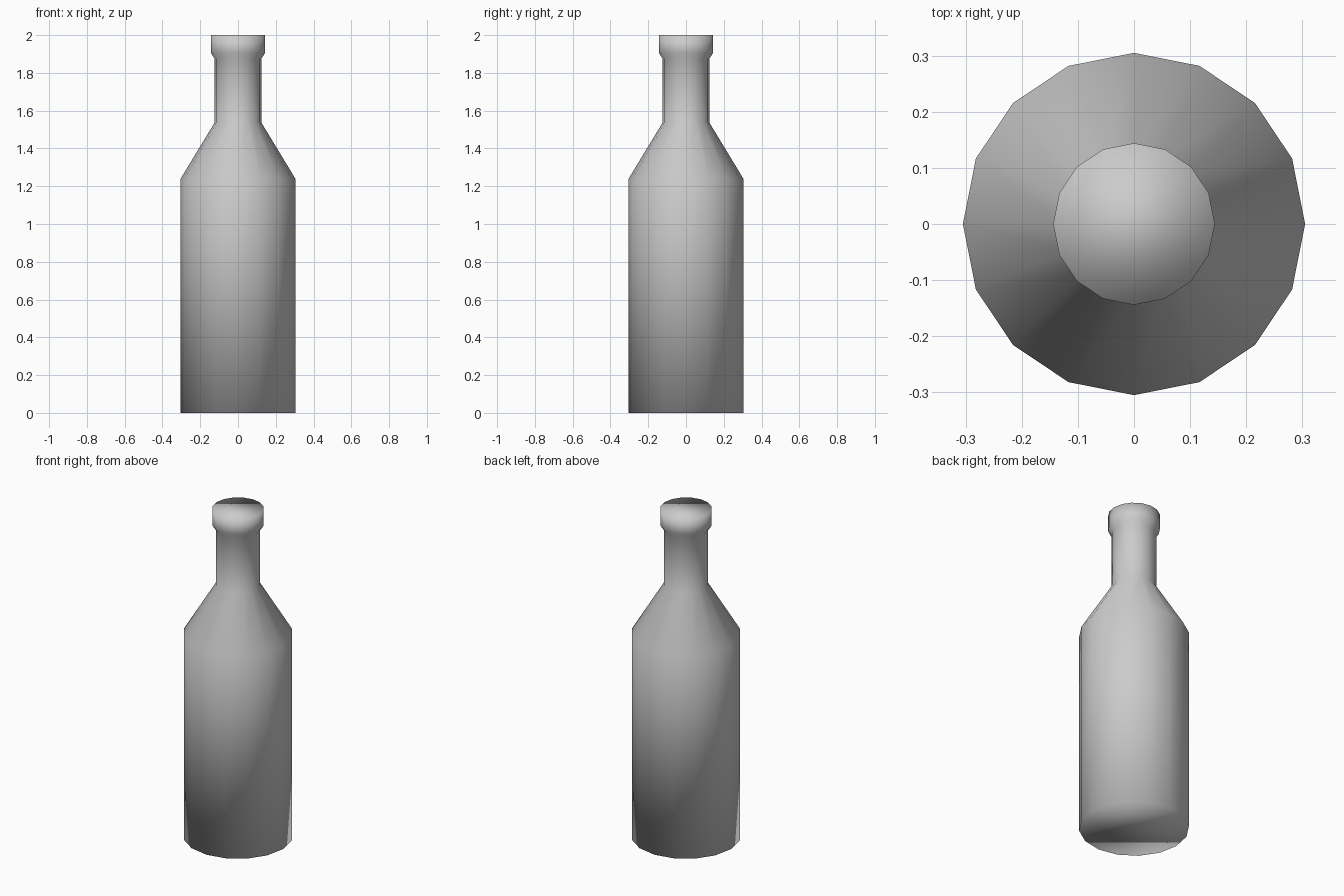
import bpy, bmesh
from math import cos, sin, tau

if "Cube" in bpy.data.objects:
    bpy.data.objects.remove(bpy.data.objects["Cube"])

SIDES = 16
# Profile (radius, height): body, shoulder, neck, lip
PROFILE = [(0.305, 0), (0.305, 1.238), (0.125, 1.535),
           (0.125, 1.877), (0.144, 1.907), (0.144, 2.0)]

bm = bmesh.new()
rings = [[bm.verts.new((r * cos(tau * i / SIDES), r * sin(tau * i / SIDES), z))
          for i in range(SIDES)] for r, z in PROFILE]

# Side walls
for low, high in zip(rings, rings[1:]):
    for i in range(SIDES):
        j = (i + 1) % SIDES
        bm.faces.new((low[i], low[j], high[j], high[i]))

# Base and top caps
bm.faces.new(rings[0][::-1])
bm.faces.new(rings[-1])

# Smooth shading all over, caps included
for face in bm.faces:
    face.smooth = True

mesh = bpy.data.meshes.new("bottle")
bm.to_mesh(mesh)
bm.free()
bottle = bpy.data.objects.new("bottle", mesh)
bpy.context.collection.objects.link(bottle)
